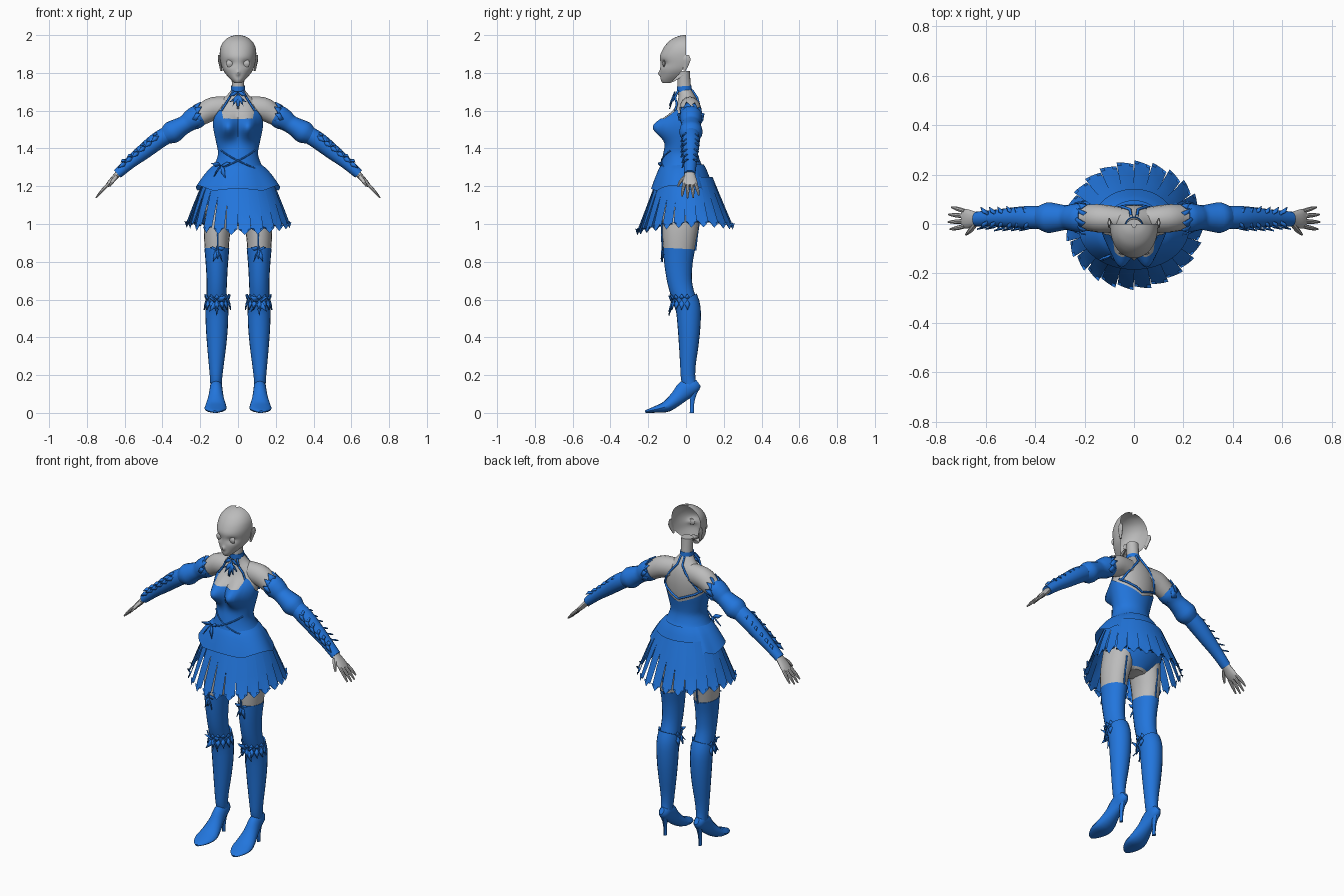
import bpy, bmesh
from math import sin, cos, exp, radians, tau, pi
from mathutils import Vector

if "Cube" in bpy.data.objects:
    bpy.data.objects.remove(bpy.data.objects["Cube"])


def material(name, rgb):
    m = bpy.data.materials.new(name)
    m.use_nodes = True
    m.diffuse_color = (*rgb, 1)
    m.node_tree.nodes["Principled BSDF"].inputs["Base Color"].default_value = (*rgb, 1)
    return m


SKIN = material("pale grey", (.5, .5, .5))
BLUE = material("bright blue", (.016, .18, .72))


# ---------- helpers ----------
def densify(rows, k):
    """Smooth a list of rows with a Catmull-Rom curve."""
    rows = [Vector(r) for r in rows]
    out = []
    for i in range(len(rows) - 1):
        a, b, c, d = rows[max(i - 1, 0)], rows[i], rows[i + 1], rows[min(i + 2, len(rows) - 1)]
        for j in range(k):
            t = j / k
            out.append(b + (c - a) * (t / 2) + (a * 2 - b * 5 + c * 4 - d) * (t * t / 2)
                       + (b * 3 - a - c * 3 + d) * (t ** 3 / 2))
    return out + [rows[-1]]


def add_grid(bm, rows, closed=True, caps=False):
    rings = [[bm.verts.new(p) for p in row] for row in rows]
    n = len(rings[0])
    for low, high in zip(rings, rings[1:]):
        for j in range(n if closed else n - 1):
            k = (j + 1) % n
            bm.faces.new((low[j], low[k], high[k], high[j]))
    if caps:
        bm.faces.new(rings[0])
        bm.faces.new(rings[-1])


def finish(bm, name, mat, mirror=False, outward=None, thick=0, smooth=40):
    bmesh.ops.recalc_face_normals(bm, faces=bm.faces)
    if outward:
        bm.normal_update()
        for f in bm.faces:
            if f.normal.dot(f.calc_center_median() - Vector(outward)) < 0:
                f.normal_flip()
    mesh = bpy.data.meshes.new(name)
    bm.to_mesh(mesh)
    bm.free()
    mesh.materials.append(mat)
    for p in mesh.polygons:
        p.use_smooth = True
    mesh.set_sharp_from_angle(angle=radians(smooth))
    ob = bpy.data.objects.new(name, mesh)
    bpy.context.collection.objects.link(ob)
    if thick:
        ob.modifiers.new("thickness", "SOLIDIFY").thickness = thick
    if mirror:
        ob.modifiers.new("mirror", "MIRROR")
    return ob


def grid(name, rows, mat, closed=True, caps=False, **kw):
    bm = bmesh.new()
    add_grid(bm, rows, closed, caps)
    return finish(bm, name, mat, **kw)


def add_loft(bm, rows, side, n=16, k=3):
    """Elliptical tube; rows are x, y, z, radius along side, radius across."""
    rows, side = densify(rows, k), Vector(side)
    rings = []
    for i, r in enumerate(rows):
        tangent = rows[min(i + 1, len(rows) - 1)].xyz - rows[max(i - 1, 0)].xyz
        across = tangent.cross(side).normalized()
        rings.append([r.xyz + side * r[3] * cos(tau * j / n) + across * r[4] * sin(tau * j / n)
                      for j in range(n)])
    add_grid(bm, rings, True, True)


def loft(name, rows, side, mat, mirror=True, n=16):
    bm = bmesh.new()
    add_loft(bm, rows, side, n)
    return finish(bm, name, mat, mirror)


def strap(name, paths, mat=BLUE, r=.006, mirror=True):
    cu = bpy.data.curves.new(name, "CURVE")
    cu.dimensions, cu.bevel_depth, cu.bevel_resolution = "3D", r, 1
    for path in paths:
        for s in ((1, -1) if mirror else (1,)):
            sp = cu.splines.new("POLY")
            sp.points.add(len(path) - 1)
            for p, q in zip(sp.points, path):
                p.co = (q[0] * s, q[1], q[2], 1)
    cu.materials.append(mat)
    bpy.context.collection.objects.link(bpy.data.objects.new(name, cu))


def leaves(name, specs, mirror=True):
    """Pointed ribbon plates: base, tip, half-width vector."""
    bm = bmesh.new()
    for base, tip, w in specs:
        a, b, w = Vector(base), Vector(tip), Vector(w)
        m = a.lerp(b, .4)
        bm.faces.new([bm.verts.new(p) for p in (a, m + w, b, m - w)])
    finish(bm, name, BLUE, mirror, thick=.006)


def pick(table, x):
    """Linear lookup; the first column ascends."""
    for a, b in zip(table, table[1:]):
        if x <= b[0]:
            return Vector(a).lerp(Vector(b), max(0, (x - a[0]) / (b[0] - a[0])))
    return Vector(table[-1])


# ---------- torso: z, half width, front, back ----------
TORSO = densify([(.99, .06, -.06, .05), (1.04, .14, -.1, .09), (1.12, .17, -.125, .12),
                 (1.2, .165, -.135, .12), (1.28, .14, -.135, .1), (1.32, .116, -.125, .075),
                 (1.37, .1, -.115, .058), (1.42, .107, -.105, .06), (1.5, .124, -.1, .073),
                 (1.56, .128, -.085, .077), (1.61, .115, -.06, .074), (1.65, .095, -.045, .064),
                 (1.68, .06, -.038, .048), (1.71, .036, -.042, .03)], 3)


def body(z, a, off=0.0):
    """Point on the body at height z; angle a runs from the front towards the left."""
    _, w, f, b = pick(TORSO, z)
    mid = (f + b) / 2
    x, y = (w + off) * sin(a), mid - ((b - f) / 2 + off) * cos(a)
    if cos(a) > 0:
        y -= .085 * cos(a) ** .5 * exp(-((abs(x) - .058) / .05) ** 2 - ((z - 1.515) / .06) ** 2)
    return Vector((x, y, z))


def around(n):
    return [tau * j / n for j in range(n)]


grid("torso", [[body(.99 + .72 * i / 48, a) for a in around(40)] for i in range(49)], SKIN, caps=True)

# bodice with square neckline and open back
NECKLINE = [(0, 1.555), (38, 1.56), (43, 1.61), (55, 1.6), (80, 1.54), (110, 1.51), (180, 1.45)]
rows = []
for i in range(25):
    row = []
    for a in around(80):
        top = pick(NECKLINE, abs(a if a < pi else a - tau) * 360 / tau)[1]
        row.append(body(1.25 + (top - 1.25) * i / 24, a, .006))
    rows.append(row)
grid("bodice", rows, BLUE, outward=(0, -.03, 1.4))
grid("underwear", [[body(z, a, .004) for a in around(32)] for z in (1.0, 1.03, 1.07, 1.12, 1.18)],
     BLUE, outward=(0, 0, 1.1))

# peplum over the skirt
rows = []
for t in (0, .15, .3, .45, .6, .75, .9, 1):
    row = []
    for a in around(72):
        hem = 1.175 + .028 * abs(cos(2.5 * a)) * (cos(a) > -.6) * (1 if abs(sin(a)) > .5 else .4)
        w, d = .123 + .1 * t ** .75, .112 + .055 * t ** .8
        row.append((w * sin(a), -.018 - d * cos(a), 1.315 + (hem - 1.315) * t))
    rows.append(row)
grid("peplum", rows, BLUE, outward=(0, 0, 1.2))

# pleated skirt of overlapping pointed panels
bm = bmesh.new()
COUNT = 24
for i in range(COUNT):
    a0 = tau * (i + .5) / COUNT
    hem = .955 - .015 * cos(a0) + .025 * sin(a0) ** 2
    rows = []
    for t in (0, .3, .6, .9, 1):
        row = []
        for u in (-1, -.5, 0, .5, 1):
            a = a0 + u * pi / COUNT * (1.12 - .2 * t)
            k = 1 + .03 * t * u
            z = 1.25 + (hem - 1.25) * t + (.035 * abs(u) if t == 1 else 0)
            row.append(((.17 + .105 * t ** .85) * k * sin(a),
                        -.005 - (.145 + .11 * t) * k * cos(a), z))
        rows.append(row)
    add_grid(bm, rows, False)
finish(bm, "skirt_panels", BLUE, outward=(0, 0, 1.1), smooth=25)

# ---------- neck and head ----------
X, Y = (1, 0, 0), (0, 1, 0)
loft("neck", [(0, .005, 1.66, .042, .042), (0, -.006, 1.7, .035, .037), (0, -.01, 1.74, .033, .035),
              (0, -.012, 1.81, .034, .032)], X, SKIN, mirror=False)
loft("choker", [(0, -.008, 1.7, .038, .04), (0, -.01, 1.73, .037, .039)], X, BLUE, mirror=False)

# open-backed face shell: z, half width, front, back
FACE = densify([(1.79, .034, -.045, -.01), (1.762, .026, -.085, -.05), (1.746, .018, -.118, -.085),
                (1.76, .034, -.132, -.07), (1.785, .058, -.135, -.045), (1.815, .079, -.137, -.02),
                (1.85, .091, -.135, 0), (1.885, .096, -.138, 0), (1.915, .096, -.128, 0),
                (1.945, .089, -.11, 0), (1.972, .071, -.084, 0), (1.992, .042, -.047, 0),
                (2, .008, -.015, 0)], 4)
rows = []
for i, (z, w, f, b) in enumerate(FACE):
    row = []
    for j in range(41):
        a = pi * (j / 40 - .5)
        x, y = w * sin(a), b + (f - b) * max(cos(a), 0) ** .85
        if i > 10:
            y += .012 * exp(-((abs(x) - .043) / .02) ** 2 - ((z - 1.85) / .015) ** 2)
            y -= .013 * exp(-(x / .009) ** 2 - ((z - 1.797) / .012) ** 2)
        row.append((x, y, z))
    rows.append(row)
grid("head_shell", rows, SKIN, closed=False, outward=(0, -.03, 1.87))
loft("ear", [(.088, -.008, 1.812, .006, .006), (.094, -.002, 1.84, .006, .015),
             (.1, .004, 1.872, .007, .021), (.1, .006, 1.895, .005, .01)], X, SKIN, n=10)
loft("eye", [(.043, -.116, 1.832, .012, .003), (.043, -.117, 1.85, .02, .008),
             (.043, -.116, 1.868, .012, .003)], X, SKIN, n=12)
loft("mouth_lining", [(0, -.1, 1.775, .014, .01), (0, -.07, 1.785, .02, .015),
                      (0, -.045, 1.79, .01, .008)], X, SKIN, mirror=False, n=10)

# ---------- straps and ribbons ----------
strap("halter_straps", [[(.024, -.042, 1.705), (.045, -.058, 1.67), body(1.635, .62, .01), body(1.6, .78, .008)]])
deg = radians
strap("back_straps", [
    [(.012, .032, 1.71)] + [body(z, deg(a), .006) for z, a in
                            ((1.67, 168), (1.63, 155), (1.58, 138), (1.52, 118))],
    [body(z, deg(a), .006) for z, a in ((1.53, 110), (1.51, 135), (1.49, 160), (1.47, 180))]])
strap("waist_lacing", [[body(1.39 - .012 * i, deg(55 - 12 * i), .008) for i in range(10)]], r=.004)
leaves("throat_bow", [((0, -.055, 1.7), (.05, -.062, 1.675), (0, 0, .012)),
                      ((0, -.06, 1.69), (.028, -.085, 1.625), (.01, 0, .004)),
                      ((.002, -.06, 1.7), (.004, -.09, 1.61), (.01, 0, 0)),
                      ((0, -.06, 1.67), (.045, -.08, 1.645), (0, 0, .007))])
leaves("hip_bow", [((-.09, -.125, 1.31), (-.09 + dx, -.15, 1.31 + dz), (.009, 0, .012))
                   for dx, dz in ((.05, .015), (-.05, .01), (.025, -.07), (-.035, -.06))], mirror=False)

# ---------- arms ----------
loft("upper_arm", [(.05, .018, 1.615, .05, .06), (.13, .022, 1.61, .057, .062),
                   (.18, .025, 1.585, .054, .056), (.25, .027, 1.545, .045, .047)], Y, SKIN)
loft("puffed_sleeve", [(.2, .026, 1.578, .056, .055), (.222, .026, 1.565, .06, .06),
                       (.25, .026, 1.548, .055, .055), (.275, .026, 1.53, .05, .048),
                       (.31, .026, 1.51, .056, .052), (.35, .026, 1.485, .062, .06),
                       (.385, .026, 1.465, .046, .044)], Y, BLUE)
loft("glove_sleeve", [(.36, .026, 1.482, .045, .045), (.43, .026, 1.437, .047, .046),
                      (.5, .025, 1.382, .041, .041), (.57, .023, 1.325, .034, .032),
                      (.638, .02, 1.265, .03, .026)], Y, BLUE)
specs = []
for i in range(6):
    x = .42 + .034 * i
    z = 1.445 - .8 * (x - .42)
    for s in (-1, 1):
        specs.append(((x, .025 + s * .012, z + .036), (x + .03, .025 + s * .045, z + .022), (.012, 0, .004)))
    specs.append(((x, -.012, z + .02), (x + .045, -.024, z - .012), (.008, 0, .01)))
leaves("sleeve_lace", specs)
leaves("sleeve_frill", [((.24, .026 + .055 * cos(a), 1.555 + .05 * sin(a)),
                         (.195, .026 + .066 * cos(a), 1.585 + .062 * sin(a)),
                         (-.01 * sin(a), -.02 * sin(a), .02 * cos(a))) for a in around(10)])

# hands with separate fingers
bm = bmesh.new()
add_loft(bm, [(.625, .02, 1.277, .024, .018), (.65, .02, 1.25, .032, .015),
              (.675, .021, 1.222, .039, .014), (.693, .022, 1.203, .037, .01)], Y, 12)
for y, spread, length in ((-.009, -.012, .88), (.011, -.003, 1), (.032, .006, .97), (.052, .015, .8)):
    add_loft(bm, [(.685, y, 1.212, .009, .009),
                  (.685 + .037 * length, y + spread * .6, 1.212 - .038 * length, .009, .008),
                  (.685 + .067 * length, y + spread, 1.212 - .074 * length, .004, .004)], Y, 8)
add_loft(bm, [(.642, .0, 1.255, .012, .012), (.662, -.025, 1.23, .011, .011),
              (.68, -.042, 1.2, .005, .005)], Y, 8)
finish(bm, "hand", SKIN, mirror=True)

# ---------- legs ----------
KNEE = (.113, -.018, .63, .053, .062)
loft("thigh", [(.085, -.02, 1.1, .084, .1), (.104, -.028, 1.0, .076, .097),
               (.112, -.034, .93, .068, .09), (.112, -.038, .85, .062, .08)], X, SKIN, n=20)
loft("stocking", [(.112, -.037, .87, .066, .085), (.112, -.04, .79, .059, .075),
                  (.112, -.034, .7, .054, .066), KNEE, (.112, .01, .55, .056, .06)], X, BLUE, n=20)
loft("boot_shaft", [(.112, -.006, .605, .06, .068), (.112, .012, .55, .061, .066),
                    (.112, .016, .45, .058, .06), (.113, .014, .35, .05, .051),
                    (.115, .01, .25, .039, .041), (.116, .012, .18, .032, .038),
                    (.116, .026, .13, .03, .036)], X, BLUE, n=20)
loft("boot_foot", [(.116, .066, .158, .014, .02), (.116, .045, .145, .03, .038),
                   (.116, .0, .125, .034, .05), (.117, -.045, .08, .042, .04),
                   (.118, -.1, .036, .056, .031), (.12, -.15, .021, .057, .02),
                   (.122, -.195, .011, .035, .011), (.123, -.216, .006, .012, .006)], X, BLUE)
loft("boot_heel", [(.116, .042, .135, .024, .03), (.116, .035, .085, .013, .017),
                   (.116, .032, .04, .009, .011), (.116, .031, 0, .009, .012)], X, BLUE, n=10)

# garters and boot trim
strap("garters", [[(.105, -.13, 1.03), (.107, -.128, .95), (.108, -.124, .85)],
                  [(.11, .072, 1.03), (.112, .06, .95), (.112, .05, .86)]], r=.005)
leaves("garter_bow", [((.108, -.124, .865), (.108 + dx, -.128, .865 + dz), (.009, 0, .011))
                      for dx, dz in ((.04, .012), (-.04, .012), (.025, -.065), (-.025, -.065), (0, -.05))])
specs = []
for a in around(14):
    s, c = sin(a), cos(a)
    if c > -.3:
        p, w = Vector((.112 + .06 * s, -.008 - .066 * c, .6)), (.014 * c, .014 * s, 0)
        for dz, out in ((.028, .008), (-.055, .012)):
            specs.append((p, p + Vector((out * s, -out * c, dz)), w))
leaves("boot_frill", specs)
leaves("boot_bow", [((.112, -.074, .59), (.112 + dx, -.094, .59 + dz), (.008, 0, .012))
                    for dx, dz in ((.05, .03), (-.05, .03), (.04, -.055), (-.04, -.055), (0, -.075))])
